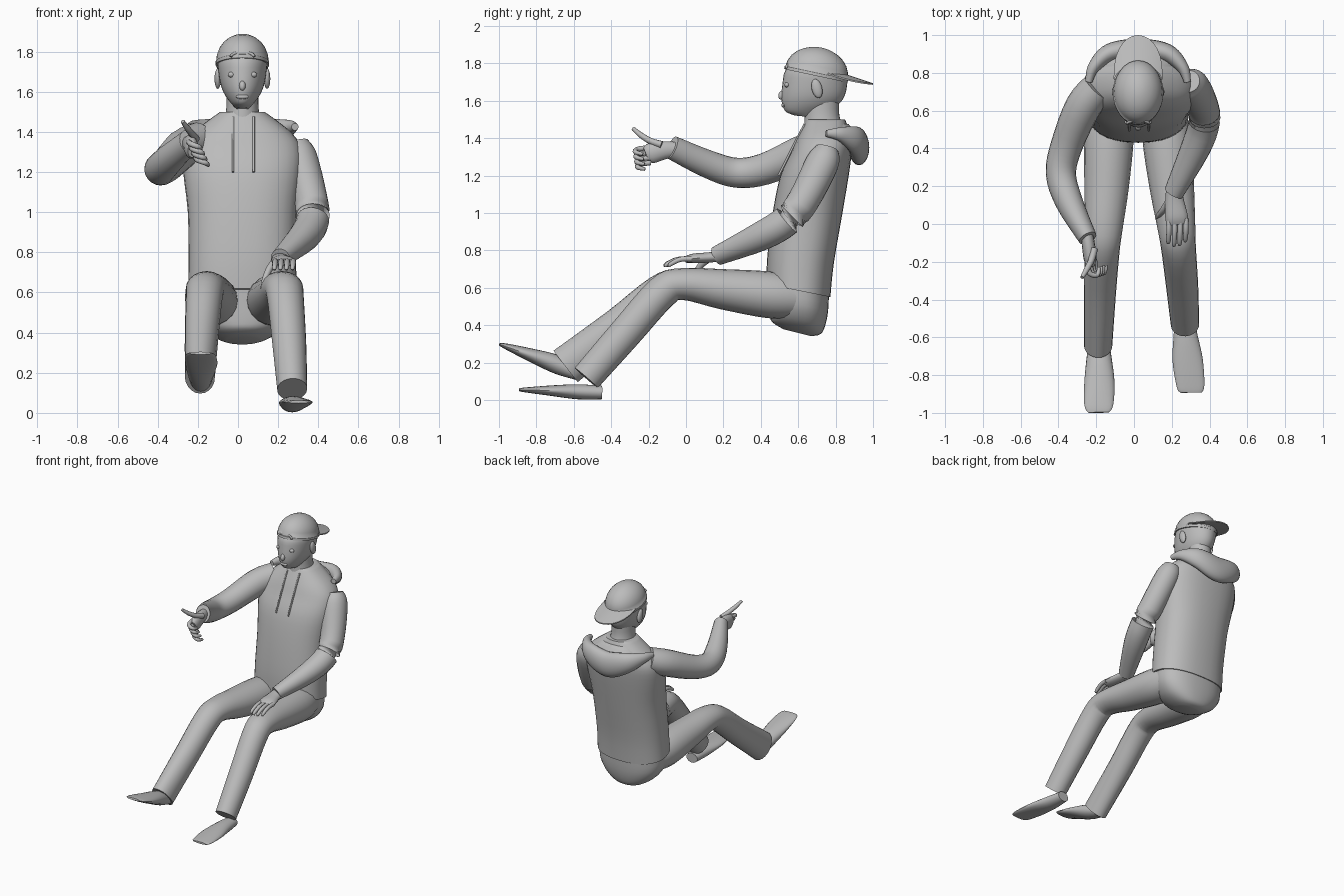
import bpy, bmesh, math
from mathutils import Vector, Matrix

CX = 0.022  # body centre line
grey = bpy.data.materials.new("plain grey")
grey.diffuse_color = (0.5, 0.5, 0.5, 1)


def finish(name, bm, angle=50):
    bmesh.ops.recalc_face_normals(bm, faces=bm.faces)
    me = bpy.data.meshes.new(name)
    bm.to_mesh(me)
    bm.free()
    ob = bpy.data.objects.new(name, me)
    bpy.context.collection.objects.link(ob)
    me.materials.append(grey)
    bpy.ops.object.select_all(action='DESELECT')
    ob.select_set(True)
    bpy.context.view_layer.objects.active = ob
    bpy.ops.object.shade_smooth_by_angle(angle=math.radians(angle))
    return ob


def skin(name, rings, caps=True):
    """Join equal-length rings of points into a surface."""
    bm = bmesh.new()
    vs = [[bm.verts.new(p) for p in r] for r in rings]
    n = len(rings[0])
    for a, b in zip(vs, vs[1:]):
        for i in range(n):
            j = (i + 1) % n
            bm.faces.new((a[i], a[j], b[j], b[i]))
    if caps:
        bm.faces.new(vs[0])
        bm.faces.new(vs[-1])
    return finish(name, bm)


def spline(rows, steps):
    """Catmull-Rom through rows of numbers."""
    out = []
    for k in range(len(rows) - 1):
        q = [rows[max(k - 1, 0)], rows[k], rows[k + 1], rows[min(k + 2, len(rows) - 1)]]
        for s in range(steps):
            t = s / steps
            out.append([0.5 * (2 * b + (c - a) * t + (2 * a - 5 * b + 4 * c - d) * t * t
                               + (3 * b - a - 3 * c + d) * t ** 3) for a, b, c, d in zip(*q)])
    return out + [list(rows[-1])]


def tube(name, rows, n=20, steps=4, up=(0, 0, 1)):
    """Rows are x, y, z, half width, half height; sections follow the path."""
    rows = spline(rows, steps)
    rings = []
    for i, r in enumerate(rows):
        a, b = rows[max(i - 1, 0)], rows[min(i + 1, len(rows) - 1)]
        t = (Vector(b[:3]) - Vector(a[:3])).normalized()
        side = t.cross(Vector(up)).normalized()
        top = side.cross(t)
        rings.append([Vector(r[:3]) + side * r[3] * math.cos(w) + top * r[4] * math.sin(w)
                      for w in (2 * math.pi * k / n for k in range(n))])
    return skin(name, rings)


def stack(name, rows, n=32, steps=3, power=0.85):
    """Rows are z, front y, back y, half width, tilt."""
    rings = []
    for z, yf, yb, hw, tilt in spline(rows, steps):
        ring = []
        for k in range(n):
            c, s = math.cos(2 * math.pi * k / n), math.sin(2 * math.pi * k / n)
            dy = (yb - yf) / 2 * math.copysign(abs(s) ** power, s)
            dx = hw * math.copysign(abs(c) ** power, c)
            ring.append((CX + dx, (yf + yb) / 2 + dy, z + tilt * dy))
        rings.append(ring)
    return skin(name, rings)


def ball(name, loc, size, rot=0):
    bm = bmesh.new()
    m = Matrix.Translation(loc) @ Matrix.Rotation(rot, 4, 'X') @ Matrix.Diagonal((*size, 1))
    bmesh.ops.create_uvsphere(bm, u_segments=16, v_segments=10, radius=1, matrix=m)
    return finish(name, bm)


# hoodie body and seat of the trousers
stack("hoodie_body", [
    (0.585, 0.43, 0.772, 0.27, -0.2), (0.75, 0.435, 0.79, 0.268, -0.12),
    (1.0, 0.465, 0.835, 0.272, -0.05), (1.2, 0.505, 0.87, 0.295, 0),
    (1.32, 0.56, 0.885, 0.292, 0), (1.39, 0.59, 0.885, 0.25, 0),
    (1.45, 0.62, 0.87, 0.18, 0), (1.5, 0.645, 0.85, 0.11, 0)])
stack("hips", [
    (0.36, 0.52, 0.67, 0.08, -0.25), (0.385, 0.46, 0.72, 0.14, -0.25),
    (0.43, 0.45, 0.745, 0.205, -0.2), (0.51, 0.45, 0.76, 0.25, -0.2),
    (0.62, 0.45, 0.765, 0.255, -0.2)])

# hood hanging open behind the neck
tube("hood", [
    (CX - 0.262, 0.75, 1.425, 0.018, 0.018), (CX - 0.235, 0.83, 1.42, 0.032, 0.04),
    (CX - 0.15, 0.905, 1.39, 0.05, 0.075), (CX, 0.925, 1.35, 0.055, 0.095),
    (CX + 0.15, 0.905, 1.39, 0.05, 0.075), (CX + 0.235, 0.83, 1.42, 0.032, 0.04),
    (CX + 0.262, 0.75, 1.425, 0.018, 0.018)], steps=6)
stack("hood_lining", [
    (1.36, 0.66, 0.93, 0.2, 0), (1.41, 0.68, 0.92, 0.19, 0), (1.475, 0.68, 0.87, 0.12, 0)])
for x in (-0.025, 0.078):
    tube("drawstring", [(x, 0.495, 1.2, 0.006, 0.006), (x, 0.545, 1.3, 0.006, 0.006),
                        (x, 0.595, 1.4, 0.006, 0.006), (x, 0.635, 1.475, 0.006, 0.006)],
         n=8, up=(1, 0, 0))

# neck, head and face
stack("neck", [(1.44, 0.63, 0.85, 0.095, 0), (1.52, 0.635, 0.82, 0.08, 0),
               (1.62, 0.64, 0.82, 0.08, 0)], power=1)
stack("head", [
    (1.515, 0.58, 0.70, 0.03, -0.1), (1.54, 0.535, 0.75, 0.055, 0), (1.58, 0.515, 0.815, 0.085, 0),
    (1.63, 0.51, 0.85, 0.107, 0), (1.70, 0.517, 0.863, 0.12, 0), (1.76, 0.53, 0.863, 0.122, 0),
    (1.82, 0.58, 0.83, 0.10, 0)], power=1)
ball("nose", (CX, 0.512, 1.63), (0.016, 0.018, 0.025), -0.3)
ball("mouth", (CX, 0.522, 1.575), (0.032, 0.012, 0.012))
for s in (-1, 1):
    ball("eye", (CX + s * 0.055, 0.54, 1.685), (0.018, 0.014, 0.014))
    ball("ear", (CX + s * 0.123, 0.70, 1.665), (0.016, 0.028, 0.052), 0.25)

# cap worn backwards: tilted dome, rim, rear brim, forehead strap
tilt = Matrix.Translation((CX, 0.695, 1.738)) @ Matrix.Rotation(-0.21, 4, 'X')
dome = []
for h, w in [(-0.005, 0.97), (-0.005, 1.02), (0.012, 1.02), (0.014, 1.0)] + [
        (0.014 + 0.135 * math.sin(a), math.cos(a)) for a in (0.25, 0.5, 0.75, 1.0, 1.25, 1.4, 1.52)]:
    dome.append([tilt @ Vector((0.131 * w * math.cos(k * math.pi / 16),
                                0.17 * w * math.sin(k * math.pi / 16), h)) for k in range(32)])
skin("cap", dome)
brim = []
for k in range(15):
    a = math.pi * k / 14
    c, s = math.cos(a), math.sin(a)
    inner, outer = (0.125 * c, 0.76 + 0.08 * s), (0.13 * c, 0.77 + 0.23 * s ** 0.8)
    brim.append([(CX + x, y, 1.738 - 0.31 * (y - 0.83) - 0.22 * abs(c) ** 2 * 0.1 + dz)
                 for (x, y), dz in ((inner, 0), (outer, 0), (outer, 0.008), (inner, 0.012))])
skin("cap_brim", brim)
tube("cap_strap", [(CX + 0.058 * math.cos(a), 0.533 + 0.012 * math.sin(a), 1.775 + 0.022 * math.sin(a),
                    0.007, 0.007) for a in (0, 0.5, 1.05, 1.57, 2.1, 2.6, 3.14)],
     n=8, steps=2, up=(0, 1, 0))

# trouser legs
tube("right_leg", [
    (-0.115, 0.60, 0.55, 0.11, 0.11), (-0.132, 0.45, 0.562, 0.13, 0.125),
    (-0.145, 0.2, 0.592, 0.118, 0.108), (-0.16, -0.02, 0.62, 0.1, 0.085),
    (-0.168, -0.14, 0.58, 0.092, 0.09), (-0.18, -0.36, 0.40, 0.085, 0.095),
    (-0.19, -0.643, 0.18, 0.075, 0.106)])
tube("left_leg", [
    (0.16, 0.60, 0.55, 0.11, 0.11), (0.175, 0.45, 0.562, 0.13, 0.125),
    (0.20, 0.2, 0.592, 0.118, 0.108), (0.225, -0.02, 0.62, 0.1, 0.085),
    (0.236, -0.13, 0.575, 0.092, 0.09), (0.255, -0.33, 0.35, 0.085, 0.088),
    (0.27, -0.533, 0.118, 0.075, 0.082)])

# shoes
tube("right_shoe", [
    (-0.185, -0.572, 0.138, 0.045, 0.034), (-0.185, -0.69, 0.19, 0.064, 0.05),
    (-0.183, -0.84, 0.244, 0.08, 0.034), (-0.187, -0.96, 0.286, 0.076, 0.016),
    (-0.187, -0.998, 0.298, 0.055, 0.007)])
tube("left_shoe", [
    (0.265, -0.45, 0.04, 0.045, 0.036), (0.272, -0.58, 0.044, 0.062, 0.04),
    (0.284, -0.72, 0.05, 0.08, 0.028), (0.3, -0.86, 0.054, 0.073, 0.013),
    (0.302, -0.893, 0.055, 0.055, 0.007)])

# sleeves
tube("right_sleeve", [
    (-0.19, 0.72, 1.36, 0.09, 0.09), (-0.27, 0.62, 1.32, 0.095, 0.095),
    (-0.355, 0.42, 1.235, 0.085, 0.085), (-0.387, 0.27, 1.215, 0.08, 0.08),
    (-0.345, 0.12, 1.26, 0.073, 0.075), (-0.245, -0.075, 1.35, 0.05, 0.064)])
tube("left_sleeve", [
    (0.29, 0.755, 1.345, 0.06, 0.06), (0.31, 0.73, 1.27, 0.085, 0.09),
    (0.36, 0.63, 1.07, 0.085, 0.085), (0.372, 0.54, 0.96, 0.083, 0.083),
    (0.325, 0.40, 0.875, 0.08, 0.076), (0.21, 0.165, 0.77, 0.055, 0.048)], up=(0, 1, 1))

# raised right hand with one finger pointing
tube("right_palm", [
    (-0.25, -0.05, 1.34, 0.032, 0.04), (-0.24, -0.12, 1.335, 0.035, 0.05),
    (-0.232, -0.185, 1.32, 0.034, 0.056), (-0.228, -0.215, 1.31, 0.022, 0.04)], n=14)
tube("right_pointing_finger", [
    (-0.21, -0.13, 1.365, 0.02, 0.02), (-0.225, -0.19, 1.385, 0.017, 0.017),
    (-0.25, -0.24, 1.415, 0.015, 0.015), (-0.275, -0.283, 1.452, 0.01, 0.01)], n=10)
for k in range(4):
    x, y, z = -0.245 + 0.012 * k, -0.2 + 0.004 * k, 1.35 - 0.027 * k
    tube("right_curled_finger", [
        (x, y, z, 0.014, 0.014), (x + 0.01, y - 0.06, z - 0.01, 0.014, 0.014),
        (x + 0.05, y - 0.07, z - 0.025, 0.013, 0.013),
        (x + 0.06, y - 0.03, z - 0.035, 0.009, 0.009)], n=10)

# left hand resting on the thigh
tube("left_palm", [
    (0.212, 0.19, 0.77, 0.042, 0.03), (0.215, 0.12, 0.762, 0.05, 0.028),
    (0.225, 0.04, 0.757, 0.06, 0.026), (0.23, 0.0, 0.75, 0.055, 0.018)], n=14)
for k in range(4):
    x, reach = 0.185 + 0.03 * k, (0.1, 0.115, 0.11, 0.09)[k]
    tube("left_finger", [
        (x, 0.03, 0.755, 0.015, 0.015), (x, 0.02 - reach * 0.55, 0.752, 0.014, 0.014),
        (x - 0.003, -reach * 0.9, 0.727, 0.012, 0.012),
        (x - 0.004, -reach, 0.712, 0.007, 0.007)], n=10)
tube("left_thumb", [
    (0.185, 0.12, 0.755, 0.02, 0.02), (0.155, 0.075, 0.715, 0.017, 0.017),
    (0.132, 0.045, 0.66, 0.014, 0.014), (0.12, 0.03, 0.62, 0.008, 0.008)], n=10, up=(0, 1, 0))
